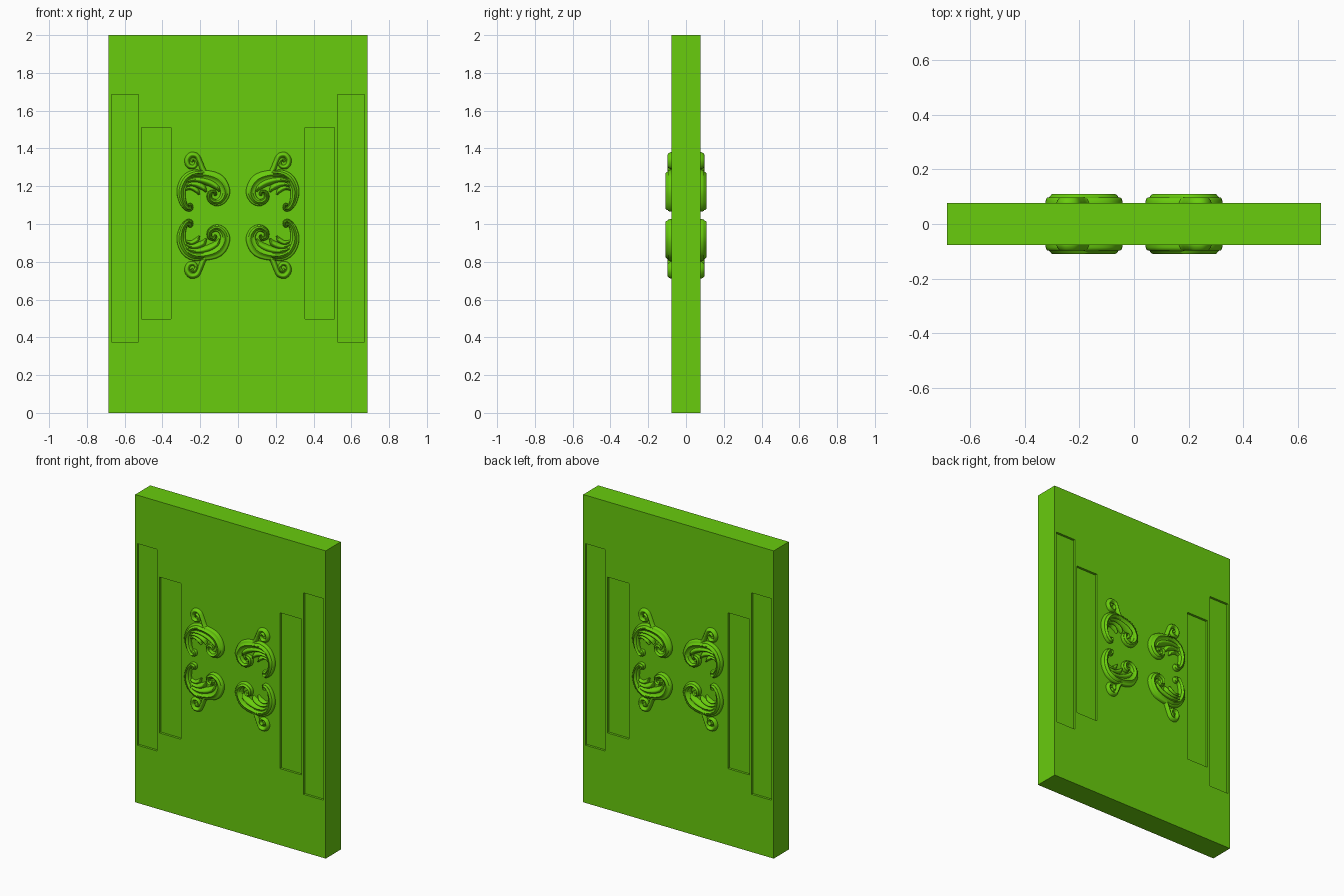
import bpy, bmesh, math
from mathutils import Vector

if "Cube" in bpy.data.objects:
    bpy.data.objects.remove(bpy.data.objects["Cube"])

HALF_T = 0.0775      # half thickness of the slab
MID_Z = 1.046        # mirror height of the ornaments

green = bpy.data.materials.new("green")
green.diffuse_color = (0.138, 0.604, 0.004, 1)
green.use_nodes = True
green.node_tree.nodes["Principled BSDF"].inputs["Base Color"].default_value = green.diffuse_color


def box(name, x0, x1, y0, y1, z0, z1):
    bm = bmesh.new()
    bmesh.ops.create_cube(bm, size=1)
    for v in bm.verts:
        v.co = ((x0 + x1) / 2 + v.co.x * (x1 - x0),
                (y0 + y1) / 2 + v.co.y * (y1 - y0),
                (z0 + z1) / 2 + v.co.z * (z1 - z0))
    me = bpy.data.meshes.new(name)
    bm.to_mesh(me)
    bm.free()
    ob = bpy.data.objects.new(name, me)
    bpy.context.collection.objects.link(ob)
    me.materials.append(green)
    return ob


# Door slab with shallow sunken panels on both faces
slab = box("door_slab", -0.685, 0.685, -HALF_T, HALF_T, 0, 2)
for x0, x1, z0, z1 in [(0.527, 0.67, 0.375, 1.685), (0.355, 0.51, 0.497, 1.51)]:
    for sx in (-1, 1):
        for sy in (-1, 1):
            xs = sorted((sx * x0, sx * x1))
            ys = sorted((sy * (HALF_T - 0.015), sy * (HALF_T + 0.05)))
            cutter = box("panel_cutter", *xs, *ys, z0, z1)
            cutter.hide_render = True
            mod = slab.modifiers.new("panel", 'BOOLEAN')
            mod.operation = 'DIFFERENCE'
            mod.solver = 'EXACT'
            mod.object = cutter
            bpy.context.view_layer.objects.active = slab
            bpy.ops.object.modifier_apply(modifier=mod.name)
            bpy.data.objects.remove(cutter)


def smooth_path(pts, steps=7):
    """Catmull-Rom through (x, z, half width) points."""
    p = [Vector(q) for q in pts]
    p = [2 * p[0] - p[1]] + p + [2 * p[-1] - p[-2]]
    out = []
    for i in range(1, len(p) - 2):
        a, b, c, d = p[i - 1:i + 3]
        for k in range(steps):
            t = k / steps
            out.append(0.5 * (2 * b + (c - a) * t + (2 * a - 5 * b + 4 * c - d) * t * t
                              + (3 * b - a - 3 * c + d) * t ** 3))
    return out + [p[-2]]


def strand(bm, pts, height, flutes, sections=12):
    """Sweep a domed, fluted relief section along a path."""
    path = smooth_path(pts)
    rings = []
    for i, q in enumerate(path):
        t = path[min(i + 1, len(path) - 1)] - path[max(i - 1, 0)]
        n = Vector((-t.y, t.x)).normalized()
        ring = []
        for k in range(sections + 1):
            u = -math.cos(math.pi * k / sections)
            dome = math.sqrt(max(0, 1 - abs(u) ** 3))
            h = height * dome * (0.84 + 0.16 * math.cos(flutes * math.pi * u))
            h *= min(1, 0.55 + q.z / 0.03)
            ring.append(bm.verts.new((q.x + n.x * q.z * u, -HALF_T + 0.004 - h,
                                      q.y + n.y * q.z * u)))
        rings.append(ring)
    for a, b in zip(rings, rings[1:]):
        for k in range(sections):
            bm.faces.new((a[k], a[k + 1], b[k + 1], b[k]))
    bm.faces.new(rings[0])
    bm.faces.new(rings[-1])


# Scroll strands of the upper right ornament: (path, height, flutes)
STRANDS = {
    "outer_arm": ([(.16, 1.262, .008), (.22, 1.268, .02), (.272, 1.24, .025), (.3, 1.18, .024),
                   (.293, 1.12, .019), (.27, 1.083, .014), (.25, 1.082, .012),
                   (.25, 1.1, .01), (.264, 1.1, .008)], 0.036, 2),
    "leaf_scroll": ([(.29, 1.225, .006), (.235, 1.258, .02), (.165, 1.258, .026),
                     (.1, 1.232, .03), (.068, 1.175, .026), (.082, 1.13, .022),
                     (.115, 1.113, .018), (.147, 1.13, .015), (.15, 1.16, .013),
                     (.127, 1.17, .011), (.117, 1.15, .008)], 0.036, 2),
    "upper_frond": ([(.29, 1.22, .006), (.22, 1.235, .016), (.155, 1.222, .021),
                     (.112, 1.197, .017), (.097, 1.172, .006)], 0.034, 1),
    "middle_frond": ([(.285, 1.2, .006), (.235, 1.212, .015), (.19, 1.197, .017),
                      (.168, 1.17, .005)], 0.03, 1),
    "lower_frond": ([(.285, 1.18, .006), (.25, 1.192, .012), (.22, 1.178, .013),
                     (.205, 1.155, .004)], 0.026, 1),
    "top_curl": ([(.14, 1.255, .006), (.18, 1.28, .014), (.2, 1.325, .014), (.218, 1.36, .014),
                  (.25, 1.365, .015), (.27, 1.338, .014), (.26, 1.307, .013),
                  (.232, 1.303, .011), (.22, 1.326, .01), (.236, 1.342, .009),
                  (.247, 1.329, .007)], 0.024, 1),
}

# Mirror each strand to four quadrants on both faces
for name, (pts, height, flutes) in STRANDS.items():
    bm = bmesh.new()
    strand(bm, pts, height, flutes)
    for axis in range(3):
        centre = MID_Z if axis == 2 else 0
        copy = bmesh.ops.duplicate(bm, geom=bm.verts[:] + bm.edges[:] + bm.faces[:])
        for v in copy["geom"]:
            if isinstance(v, bmesh.types.BMVert):
                v.co[axis] = 2 * centre - v.co[axis]
    bmesh.ops.recalc_face_normals(bm, faces=bm.faces[:])
    # Open undersides lie inside the slab; make sure normals face outward
    for f in bm.faces:
        if abs(f.normal.y) > 0.3 and f.normal.y * f.calc_center_median().y < 0:
            f.normal_flip()
    me = bpy.data.meshes.new(name)
    bm.to_mesh(me)
    bm.free()
    me.materials.append(green)
    ob = bpy.data.objects.new("ornament_" + name, me)
    bpy.context.collection.objects.link(ob)
    bpy.ops.object.select_all(action='DESELECT')
    ob.select_set(True)
    bpy.context.view_layer.objects.active = ob
    bpy.ops.object.shade_smooth_by_angle(angle=math.radians(50))
